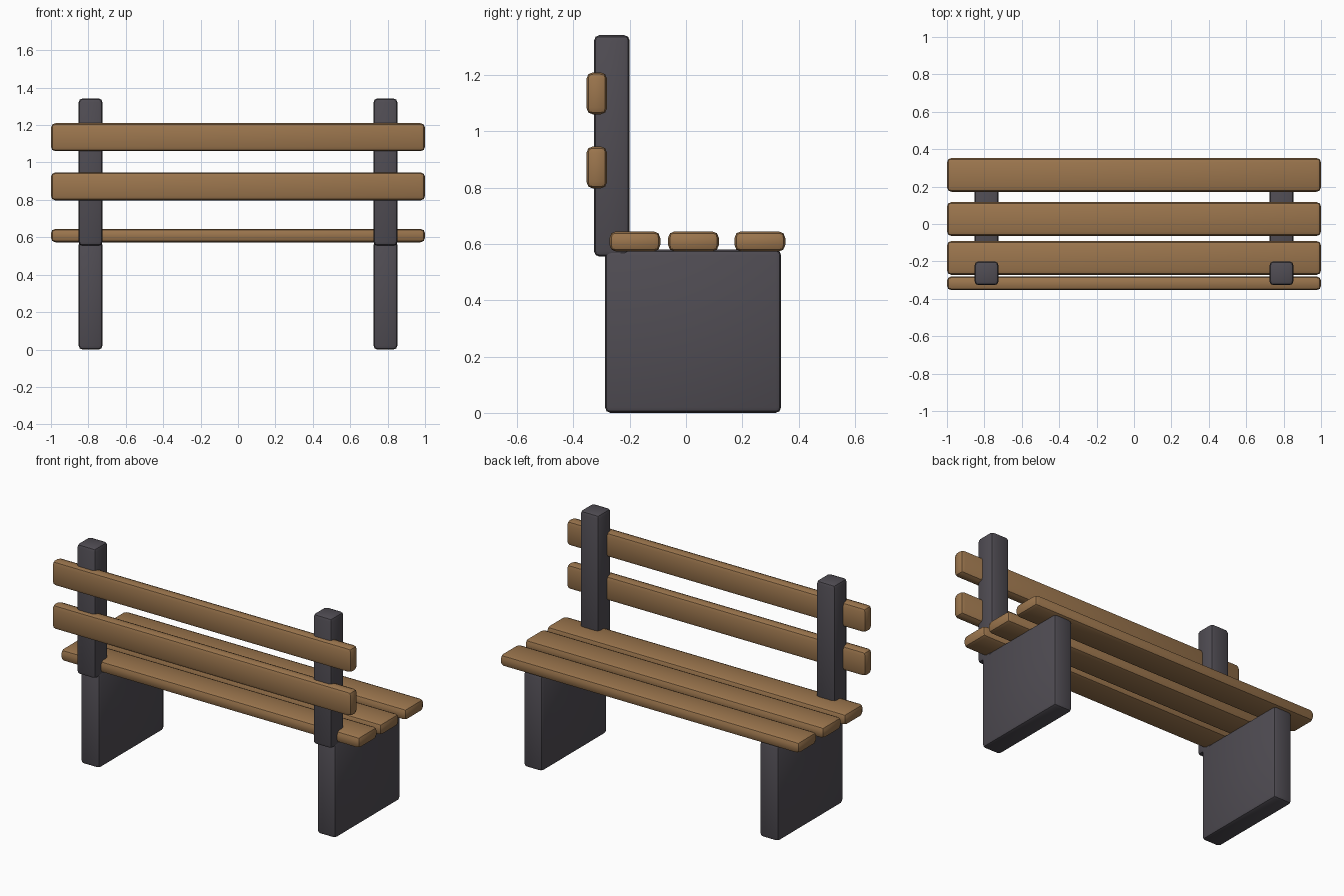
import bpy

if "Cube" in bpy.data.objects:
    bpy.data.objects.remove(bpy.data.objects["Cube"], do_unlink=True)


def material(name, rgb):
    mat = bpy.data.materials.new(name)
    mat.use_nodes = True
    mat.diffuse_color = (*rgb, 1)
    mat.node_tree.nodes["Principled BSDF"].inputs["Base Color"].default_value = (*rgb, 1)
    return mat


wood = material("warm wood", (0.33, 0.18, 0.075))
iron = material("dark grey", (0.08, 0.073, 0.087))


def block(name, x, y, z, mat, bevel=0.02):
    """Rounded box spanning the given (low, high) ranges."""
    spans = (x, y, z)
    bpy.ops.mesh.primitive_cube_add(size=1, location=[(a + b) / 2 for a, b in spans])
    obj = bpy.context.object
    obj.name = name
    obj.scale = [b - a for a, b in spans]
    bpy.ops.object.transform_apply(location=False, rotation=False, scale=True)
    mod = obj.modifiers.new("rounded edges", "BEVEL")
    mod.width = bevel
    mod.segments = 2
    bpy.ops.object.modifier_apply(modifier=mod.name)
    obj.data.materials.append(mat)
    bpy.ops.object.shade_smooth_by_angle()
    return obj


# Side supports: a wide leg panel with a back post on each side
for side, x in (("left", (0.725, 0.852)), ("right", (-0.852, -0.725))):
    block(side + "_leg_panel", x, (-0.288, 0.338), (0, 0.58), iron)
    block(side + "_back_post", x, (-0.327, -0.2), (0.555, 1.342), iron)

# Seat slats, back to front edge
for i, y in enumerate((-0.272, -0.064, 0.172)):
    block(f"seat_slat_{i + 1}", (-1, 1), (y, y + 0.181), (0.573, 0.645), wood, 0.024)

# Backrest slats
for i, z in enumerate((0.797, 1.06)):
    block(f"back_slat_{i + 1}", (-1, 1), (-0.354, -0.28), (z, z + 0.15), wood, 0.024)
